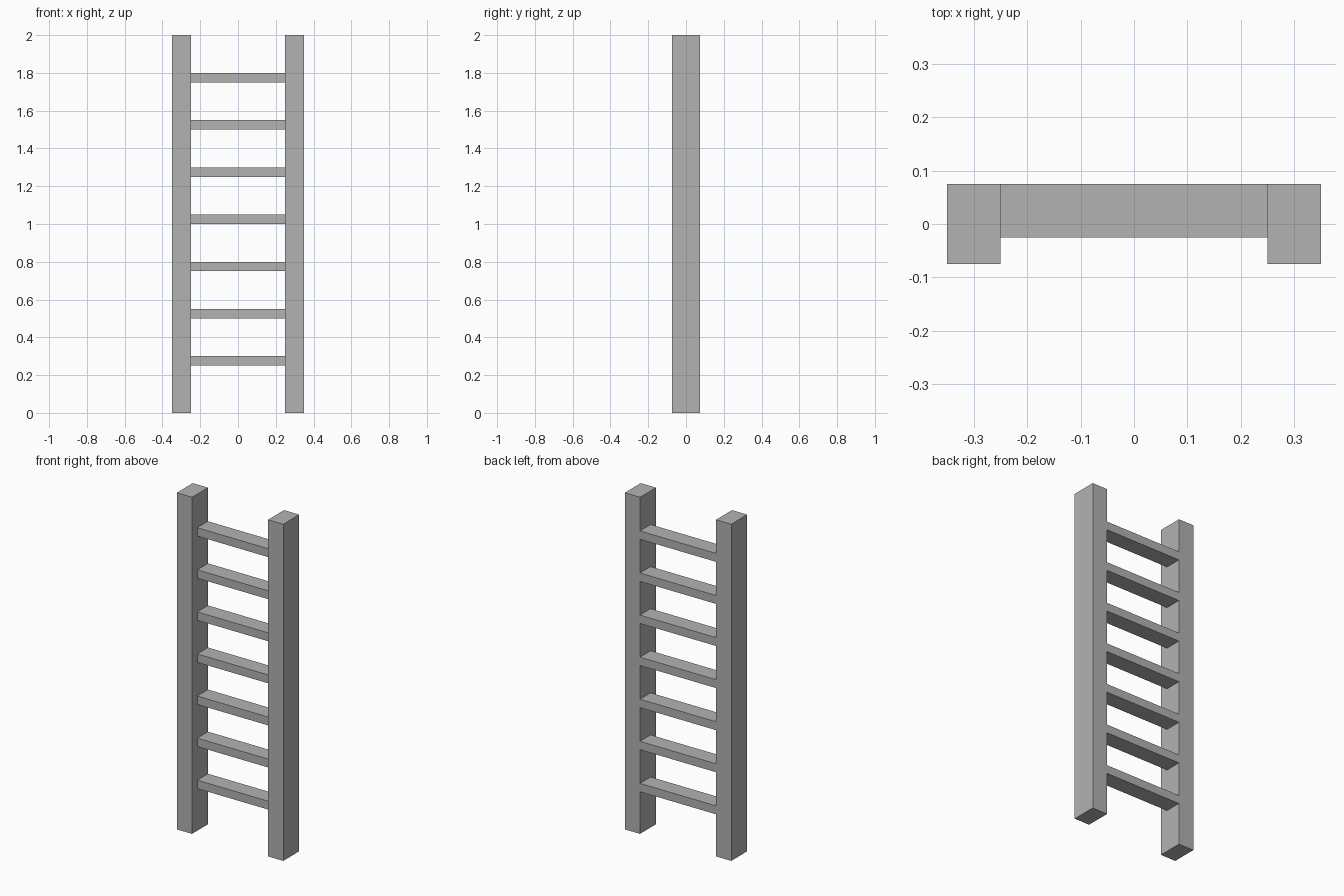
import bpy
import bmesh
from mathutils import Matrix, Vector

default_cube = bpy.data.objects.get("Cube")
if default_cube:
    bpy.data.objects.remove(default_cube, do_unlink=True)

# Single plain grey
grey = bpy.data.materials.new("plain_grey")
grey.use_nodes = True
colour = (0.448, 0.448, 0.448, 1.0)
grey.diffuse_color = colour
grey.node_tree.nodes["Principled BSDF"].inputs["Base Color"].default_value = colour


def box(name, centre, size):
    """Flat-shaded box with its dimensions baked into the mesh."""
    mesh = bpy.data.meshes.new(name)
    bm = bmesh.new()
    bmesh.ops.create_cube(bm, size=1.0, matrix=Matrix.Diagonal(Vector(size)).to_4x4())
    bm.to_mesh(mesh)
    bm.free()
    mesh.materials.append(grey)
    obj = bpy.data.objects.new(name, mesh)
    obj.location = centre
    bpy.context.collection.objects.link(obj)
    return obj


HEIGHT = 2.0
RAIL_WIDTH, RAIL_DEPTH = 0.10, 0.15
INNER_GAP = 0.50
RUNG_DEPTH, RUNG_HEIGHT = 0.10, 0.05
RUNG_COUNT, RUNG_SPACING = 7, 0.25

# Upright side rails
for side, sign in (("left", 1), ("right", -1)):
    x = sign * (INNER_GAP + RAIL_WIDTH) / 2
    box(side + "_rail", (x, 0, HEIGHT / 2), (RAIL_WIDTH, RAIL_DEPTH, HEIGHT))

# Evenly spaced rungs, flush with the back of the rails
rung_y = (RAIL_DEPTH - RUNG_DEPTH) / 2
for i in range(1, RUNG_COUNT + 1):
    z = i * RUNG_SPACING + RUNG_HEIGHT / 2
    box(f"rung_{i}", (0, rung_y, z), (INNER_GAP, RUNG_DEPTH, RUNG_HEIGHT))
